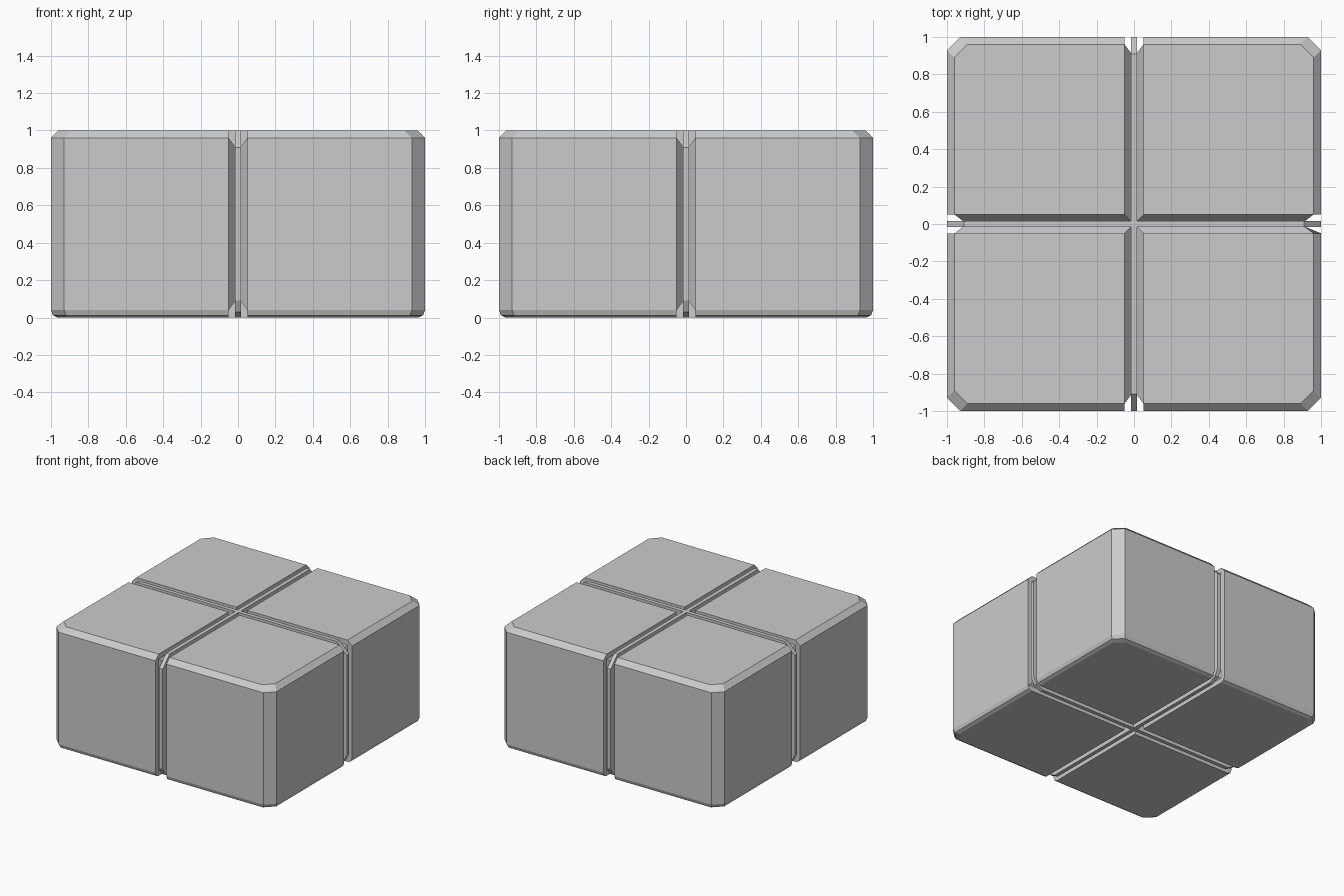
import bpy, bmesh
from math import radians
from mathutils import Matrix, Vector

if "Cube" in bpy.data.objects:
    bpy.data.objects.remove(bpy.data.objects["Cube"])


def loft(name, rings, matrix=Matrix()):
    """Closed solid through rings of equal point count."""
    bm = bmesh.new()
    loops = [[bm.verts.new(matrix @ Vector(p)) for p in ring] for ring in rings]
    n = len(loops[0])
    for a, b in zip(loops, loops[1:]):
        for i in range(n):
            j = (i + 1) % n
            bm.faces.new((a[i], a[j], b[j], b[i]))
    bm.faces.new(loops[0])
    bm.faces.new(loops[-1])
    bmesh.ops.recalc_face_normals(bm, faces=bm.faces)
    mesh = bpy.data.meshes.new(name)
    bm.to_mesh(mesh)
    bm.free()
    ob = bpy.data.objects.new(name, mesh)
    bpy.context.collection.objects.link(ob)
    return ob


def prism(name, profile, half, matrix=Matrix()):
    """Profile in x-z, extruded along y."""
    return loft(name, [[(x, y, z) for x, z in profile] for y in (-half, half)], matrix)


def octagon(h, z, c=0.07):
    k = h - c
    return [(x, y, z) for x, y in ((h, -k), (h, k), (k, h), (-k, h),
                                   (-h, k), (-h, -k), (-k, -h), (k, -h))]


# Main block with cut corners and bevelled rims
block = loft("block", [octagon(h, z) for h, z in
                       ((0.965, 0), (0.99, 0.012), (1, 0.04), (1, 0.96), (0.96, 1))])

# Grooves around the block in both directions
groove = [(-0.05, 0.2), (-0.05, -0.04), (-0.013, -0.09),
          (0.013, -0.09), (0.05, -0.04), (0.05, 0.2)]
T, R = Matrix.Translation, Matrix.Rotation
sides = [T((0, 0, 1)), R(radians(180), 4, 'X'),
         T((0, -1, 0.5)) @ R(radians(90), 4, 'X'),
         T((0, 1, 0.5)) @ R(radians(-90), 4, 'X')]
cutters = []
for turn in (0, 90):
    for side in sides:
        cutter = prism("groove_cutter", groove, 1.3, R(radians(turn), 4, 'Z') @ side)
        cutter.hide_render = True
        cutters.append(cutter)
        mod = block.modifiers.new("groove", 'BOOLEAN')
        mod.operation = 'DIFFERENCE'
        mod.solver = 'EXACT'
        mod.object = cutter

bpy.context.view_layer.objects.active = block
block.select_set(True)
for mod in list(block.modifiers):
    bpy.ops.object.modifier_apply(modifier=mod.name)
for cutter in cutters:
    bpy.data.objects.remove(cutter, do_unlink=True)

# Thin ribs running down the middle of the grooves
half = [(1, 0.09), (1, 0.91), (0.91, 1)]
low = [(0.91, 0), (0.97, 0.03)]
right = low + half
outline = right + [(-x, z) for x, z in reversed(right)]
for name, turn in (("rib_side_to_side", 0), ("rib_front_to_back", 90)):
    prism(name, outline, 0.016, R(radians(turn), 4, 'Z'))
